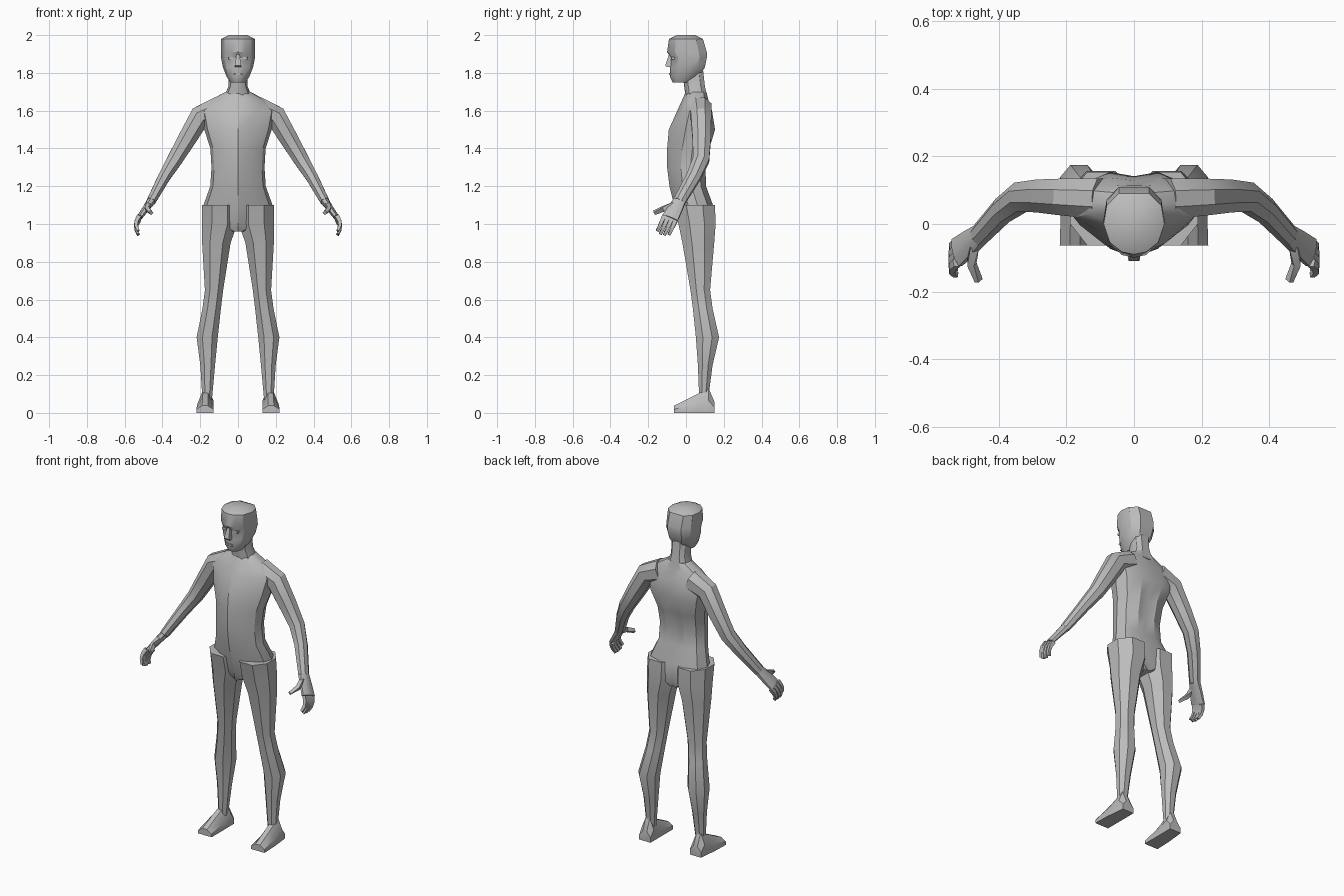
import bpy, bmesh, math
from mathutils import Vector

cube = bpy.data.objects.get("Cube")
if cube:
    bpy.data.objects.remove(cube, do_unlink=True)

colour = (0.5, 0.5, 0.5, 1)
grey = bpy.data.materials.new("plain grey")
grey.use_nodes = True
grey.diffuse_color = colour
grey.node_tree.nodes["Principled BSDF"].inputs["Base Color"].default_value = colour


def skin(name, rings):
    """Join a list of closed rings into one capped surface."""
    bm = bmesh.new()
    loops = [[bm.verts.new(point) for point in ring] for ring in rings]
    count = len(loops[0])
    for lower, upper in zip(loops, loops[1:]):
        for i in range(count):
            j = (i + 1) % count
            bm.faces.new((lower[i], lower[j], upper[j], upper[i]))
    bm.faces.new(loops[0][::-1])
    bm.faces.new(loops[-1])
    bmesh.ops.recalc_face_normals(bm, faces=bm.faces)
    mesh = bpy.data.meshes.new(name)
    bm.to_mesh(mesh)
    bm.free()
    mesh.materials.append(grey)
    obj = bpy.data.objects.new(name, mesh)
    bpy.context.collection.objects.link(obj)
    bpy.ops.object.select_all(action='DESELECT')
    bpy.context.view_layer.objects.active = obj
    obj.select_set(True)
    bpy.ops.object.shade_smooth_by_angle(angle=math.radians(30))


def both(half):
    """Complete a half outline that runs from front centre to back centre."""
    return half + [(-across, depth) for across, depth in half[::-1] if across > 0]


def stack(name, rows, outline, side=1):
    """Fill level rows of height, x range and y range with a unit outline."""
    rings = []
    for z, left, right, front, back in rows:
        middle, half = (left + right) / 2, (right - left) / 2
        rings.append([(side * (middle + across * half), front + depth * (back - front), z)
                      for across, depth in outline])
    skin(name, rings)


def limb(name, path, start, end, outline, side):
    """Sweep an outline along a path while its half thickness and half width taper."""
    points = [Vector(point) for point in path]
    last = len(points) - 1
    rings = []
    for i, point in enumerate(points):
        along = (points[min(i + 1, last)] - points[max(i - 1, 0)]).normalized()
        wide = (Vector((0, 1, 0)) - along * along.y).normalized()
        thick = wide.cross(along)
        size = Vector(start).lerp(Vector(end), i / last)
        ring = [point + thick * across * size.x + wide * (2 * depth - 1) * size.y
                for across, depth in outline]
        rings.append([(side * p.x, p.y, p.z) for p in ring])
    skin(name, rings)


def centred(rows):
    return [(z, -width, width, front, back) for z, width, front, back in rows]


def bump(z, centre, spread):
    """A soft swelling around one height."""
    return math.exp(-((z - centre) / spread) ** 2)


KEEL = both([(0, 0), (.5, .13), (.9, .36), (1, .6), (.85, .86), (.4, 1), (0, .95)])
SKULL = both([(0, 0), (.4, .04), (.8, .2), (1, .5), (.9, .8), (.5, 1), (0, 1)])
OCTAGON = both([(.45, 0), (1, .3), (1, .7), (.45, 1)])
BOX = both([(1, 0), (1, 1)])


# Torso: hips and chest swell from a narrow waist
def torso_row(z, width=None):
    if width is None:
        width = .14 + .05 * bump(z, 1.06, .1) + .06 * bump(z, 1.58, .12)
    front = .45 * max(0, z - 1.48) + .25 * max(0, 1.25 - z) - .1
    back = .1 + .055 * (bump(z, 1.05, .1) + bump(z, 1.52, .13))
    return z, width, front, back


levels = [torso_row(1 + step / 10) for step in range(7)]
stack("torso", centred([torso_row(.96, .04)] + levels
                       + [torso_row(1.66, .14), torso_row(1.7, .065)]), KEEL)

# Neck, head and face
stack("neck", centred([(1.66, .08, 0, .115), (1.73, .05, -.01, .1),
                       (1.82, .05, -.02, .09)]), SKULL)
stack("head", centred([(1.75, .04, -.07, .02), (1.78, .06, -.085, .07),
                       (1.83, .08, -.085, .1), (1.88, .09, -.08, .11),
                       (1.91, .09, -.1, .11), (1.98, .09, -.09, .09),
                       (2, .05, -.05, .05)]), SKULL)
stack("nose", centred([(1.83, .018, -.1, -.06), (1.84, .016, -.11, -.06),
                       (1.9, .008, -.09, -.06)]), BOX)
stack("mouth", centred([(1.79, .024, -.09, -.06), (1.8, .02, -.09, -.06)]), BOX)


# Leg: a straight shin line, with thigh and calf swelling behind
def leg_row(z):
    inner = .004 + .14 * max(0, 1 - z) ** .6
    outer = .19 - .015 * bump(z, .65, .1) + .03 * bump(z, .38, .12)
    front = .07 - .11 * z * z
    back = .12 + .037 * bump(z, 1.02, .25) + .055 * bump(z, .4, .15)
    return z, inner, outer, front, back


# Foot: the instep rises from the toes and drops behind the heel
def foot_ring(y, side):
    height = min(.07 + y / 2, 3 * (.17 - y))
    inner, outer = .13, .22 - max(0, y) / 10
    slope = (outer - inner) / 3
    outline = [(inner, 0), (outer, 0), (outer, height / 2), (outer - slope, height),
               (inner + slope, height), (inner, height / 2)]
    return [(side * x, y, z) for x, z in outline]


for side, label in ((1, "left_"), (-1, "right_")):
    stack(label + "eye", [(z, .025, .05, -.078, -.05) for z in (1.87, 1.885)], BOX, side)
    stack(label + "leg", [leg_row(z) for z in (1.1, 1, .9, .65, .55, .4, .25, .1, .06)],
          OCTAGON, side)
    skin(label + "foot", [foot_ring(y, side) for y in (-.064, .03, .12, .15)])

    # Arm and palm share the wrist; fingers start at the knuckles
    wrist = Vector((.46, -.035, 1.12))
    knuckle = Vector((.525, -.085, 1.03))
    limb(label + "arm", [(.1, .075, 1.61), (.2, .08, 1.57), (.27, .083, 1.45),
                         (.335, .08, 1.34), (.39, .04, 1.25), wrist],
         (.065, .06), (.024, .032), OCTAGON, side)
    limb(label + "palm", [wrist, wrist.lerp(knuckle, .4), knuckle],
         (.022, .032), (.014, .044), OCTAGON, side)

    # Fingers curl inward along a parabola
    for i, finger in enumerate(("index", "middle", "ring", "little")):
        base = knuckle + Vector((0, .02, -.008)) * (i - 1.5)
        reach = 1 - abs(i - 1.3) / 10
        curl = [base + reach * Vector((.022 * j - .007 * j * j, -.014 * j, -.03 * j))
                for j in range(4)]
        limb(label + finger + "_finger", curl, (.011, .011), (.007, .008), BOX, side)
    limb(label + "thumb", [(.475, -.065, 1.1), (.48, -.12, 1.08), (.46, -.168, 1.06)],
         (.013, .015), (.008, .01), BOX, side)
